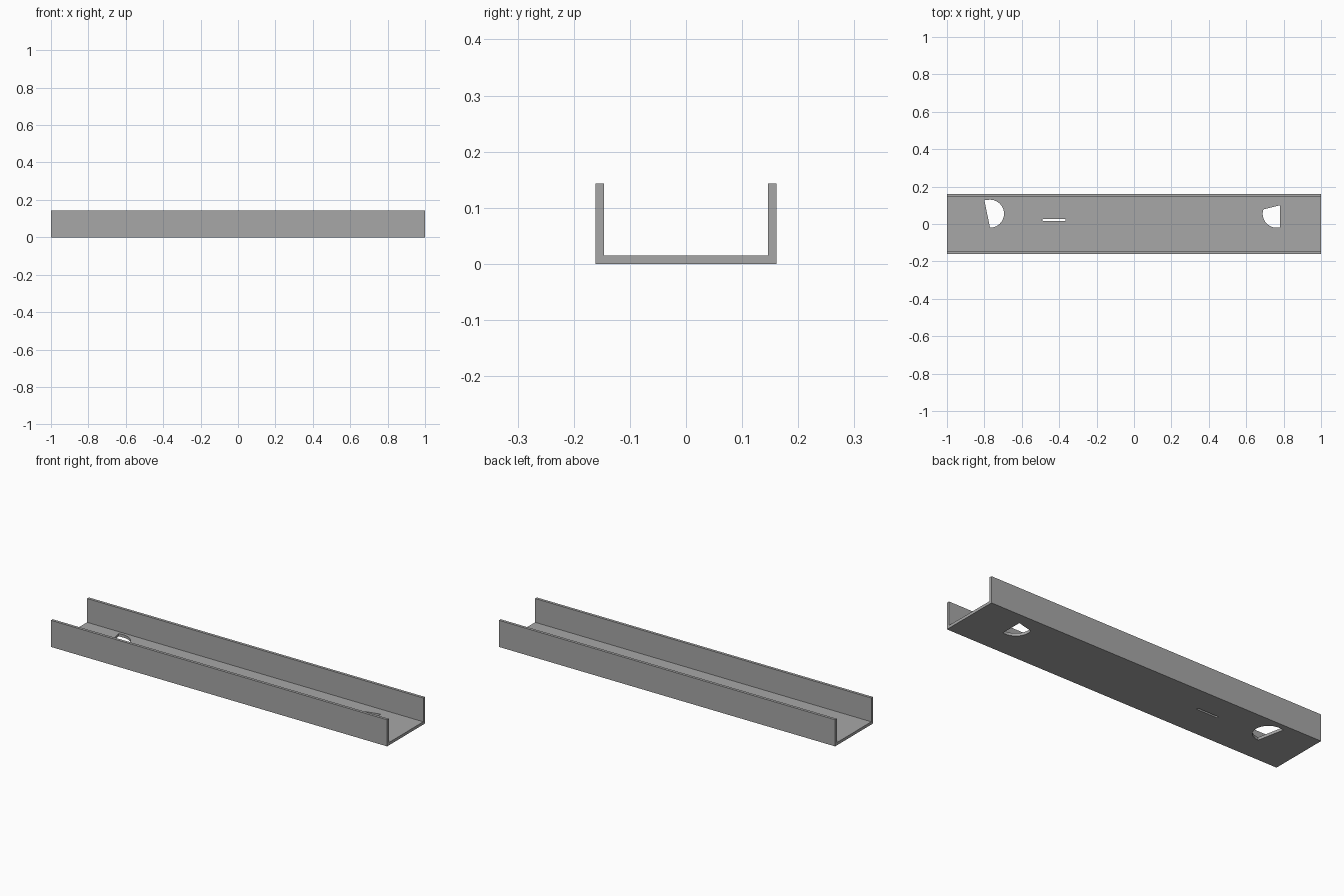
import bpy, bmesh
from math import cos, sin, radians

cube = bpy.data.objects.get("Cube")
if cube:
    bpy.data.objects.remove(cube, do_unlink=True)

LENGTH, WIDTH, HEIGHT, THICK = 2.0, 0.322, 0.143, 0.015

# Single plain grey
grey = bpy.data.materials.new("plain_grey")
grey.use_nodes = True
colour = (0.39, 0.39, 0.39, 1)
grey.diffuse_color = colour
grey.node_tree.nodes["Principled BSDF"].inputs["Base Color"].default_value = colour


def arc(cx, cy, r, start, end, steps=20):
    """Points along a circular arc, angles in degrees."""
    angles = [radians(start + (end - start) * i / steps) for i in range(steps + 1)]
    return [(cx + r * cos(a), cy + r * sin(a)) for a in angles]


def plate(name, outlines, z0, z1):
    """Flat plate from an outer outline followed by hole outlines."""
    curve = bpy.data.curves.new(name, 'CURVE')
    curve.dimensions = '2D'
    curve.fill_mode = 'BOTH'
    curve.extrude = (z1 - z0) / 2
    for outline in outlines:
        spline = curve.splines.new('POLY')
        spline.points.add(len(outline) - 1)
        for point, (x, y) in zip(spline.points, outline):
            point.co = (x, y, 0, 1)
        spline.use_cyclic_u = True
    source = bpy.data.objects.new(name + "_outline", curve)
    bpy.context.collection.objects.link(source)
    bpy.context.view_layer.update()
    mesh = bpy.data.meshes.new_from_object(
        source.evaluated_get(bpy.context.evaluated_depsgraph_get()))
    bpy.data.objects.remove(source, do_unlink=True)
    bm = bmesh.new()
    bm.from_mesh(mesh)
    bmesh.ops.remove_doubles(bm, verts=bm.verts, dist=1e-5)
    bmesh.ops.recalc_face_normals(bm, faces=bm.faces)
    bmesh.ops.translate(bm, verts=bm.verts, vec=(0, 0, (z0 + z1) / 2))
    for face in bm.faces:
        face.smooth = False
    bm.to_mesh(mesh)
    bm.free()
    mesh.name = name
    mesh.materials.clear()
    mesh.materials.append(grey)
    obj = bpy.data.objects.new(name, mesh)
    bpy.context.collection.objects.link(obj)
    return obj


def rectangle(x0, x1, y0, y1):
    return [(x0, y0), (x1, y0), (x1, y1), (x0, y1)]


# Floor with two cut-off round holes and a thin slot
half, inner = LENGTH / 2, WIDTH / 2 - THICK
right_hole = [(-0.80, 0.128)] + arc(-0.77, 0.055, 0.075, 90, -90)
left_hole = [(0.78, 0.10)] + arc(0.763, 0.055, 0.075, 162, 270) + [(0.78, -0.02)]
slot = [(-0.495, 0.021), (-0.485, 0.016), (-0.365, 0.016),
        (-0.365, 0.027), (-0.485, 0.027)]
plate("channel_floor",
      [rectangle(-half, half, -inner, inner), right_hole, left_hole, slot],
      0, THICK)

# Upright side walls
for name, side in (("front_wall", -1), ("back_wall", 1)):
    y0, y1 = sorted((side * inner, side * WIDTH / 2))
    plate(name, [rectangle(-half, half, y0, y1)], 0, HEIGHT)
